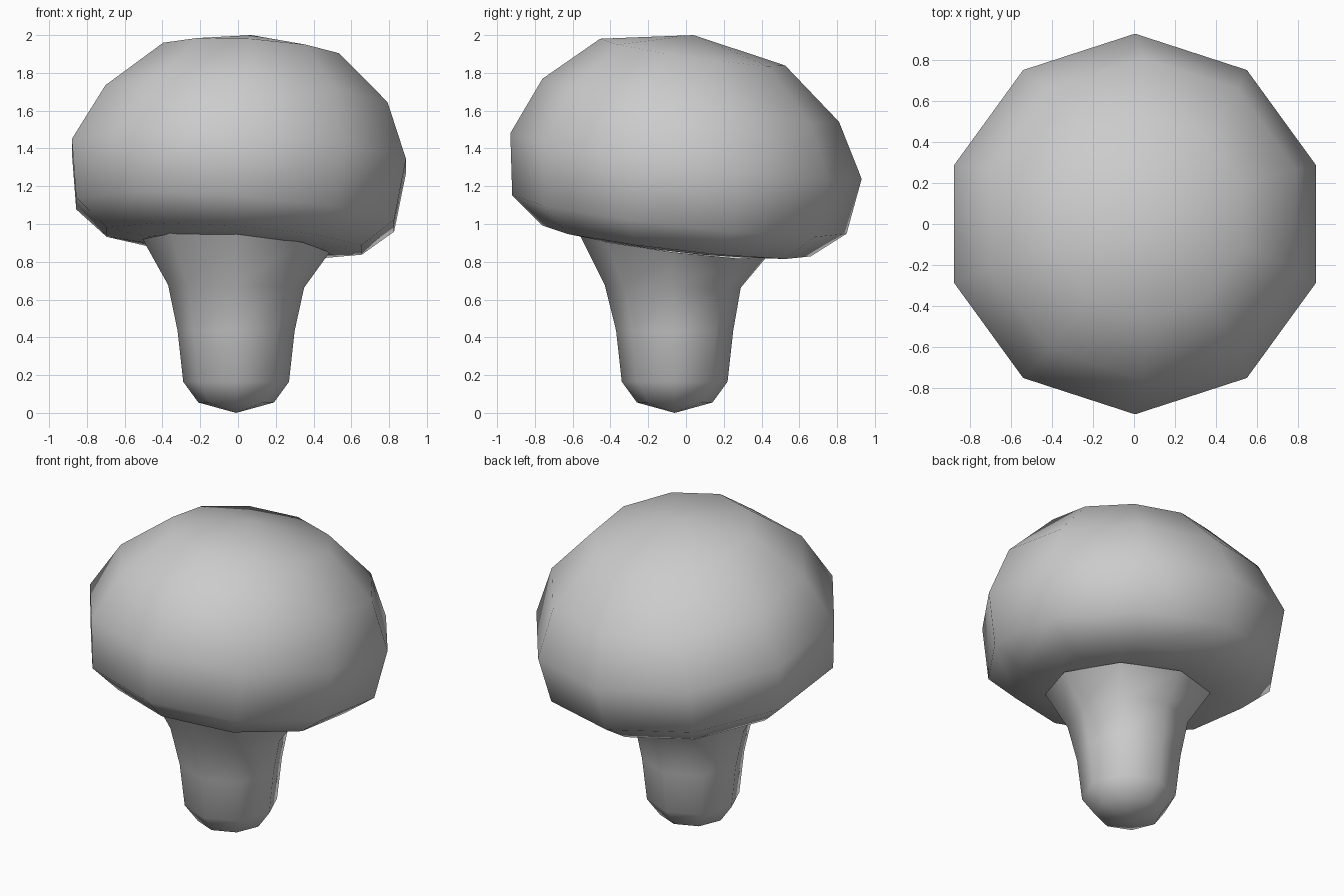
import bpy, bmesh
from math import sin, cos, pi

if "Cube" in bpy.data.objects:
    bpy.data.objects.remove(bpy.data.objects["Cube"])


def lofted(name, sides, start, rings, bottom=None, top=None):
    """Skin tilted rings (cx, cy, cz, radius, slope_x, slope_y), bottom to top."""
    bm = bmesh.new()
    loops = []
    for cx, cy, cz, r, sx, sy in rings:
        loop = []
        for i in range(sides):
            a = start + 2 * pi * i / sides
            dx, dy = r * cos(a), r * sin(a)
            loop.append(bm.verts.new((cx + dx, cy + dy, cz + sx * dx + sy * dy)))
        loops.append(loop)
    for lo, hi in zip(loops, loops[1:]):
        for i in range(sides):
            j = (i + 1) % sides
            bm.faces.new((lo[i], lo[j], hi[j], hi[i]))
    for pole, loop in ((bottom, loops[0]), (top, loops[-1])):
        if pole:
            p = bm.verts.new(pole)
            for i in range(sides):
                j = (i + 1) % sides
                if loop is loops[0]:
                    bm.faces.new((p, loop[j], loop[i]))
                else:
                    bm.faces.new((p, loop[i], loop[j]))
    for f in bm.faces:
        f.smooth = True
    mesh = bpy.data.meshes.new(name)
    bm.to_mesh(mesh)
    bm.free()
    obj = bpy.data.objects.new(name, mesh)
    bpy.context.collection.objects.link(obj)
    return obj


# Mushroom cap: ten-sided squashed dome leaning to the back right
cap_rings = [
    (-0.04, -0.06, 0.885, 0.47, -0.07, -0.115),
    (-0.02, -0.05, 0.91, 0.71, -0.07, -0.115),
    (-0.015, -0.035, 1.05, 0.885, -0.07, -0.115),
    (0.005, 0.0, 1.36, 0.93, -0.06, -0.13),
    (0.045, 0.025, 1.655, 0.785, -0.06, -0.145),
    (0.07, 0.035, 1.91, 0.49, -0.06, -0.144),
]
lofted("mushroom_cap", 10, pi / 10, cap_rings,
       bottom=(-0.04, -0.06, 0.9), top=(0.07, 0.04, 2.0))

# Stem: eight-sided, rounded foot, flaring into the cap underside
stem_rings = [
    (-0.01, -0.06, 0.055, 0.20, 0, 0),
    (-0.01, -0.06, 0.165, 0.28, 0, 0),
    (-0.01, -0.06, 0.435, 0.31, 0, 0),
    (-0.01, -0.07, 0.67, 0.36, -0.02, -0.02),
    (-0.01, -0.07, 0.885, 0.495, -0.07, -0.125),
]
lofted("stem", 8, 0, stem_rings, bottom=(-0.01, -0.06, 0.0))
